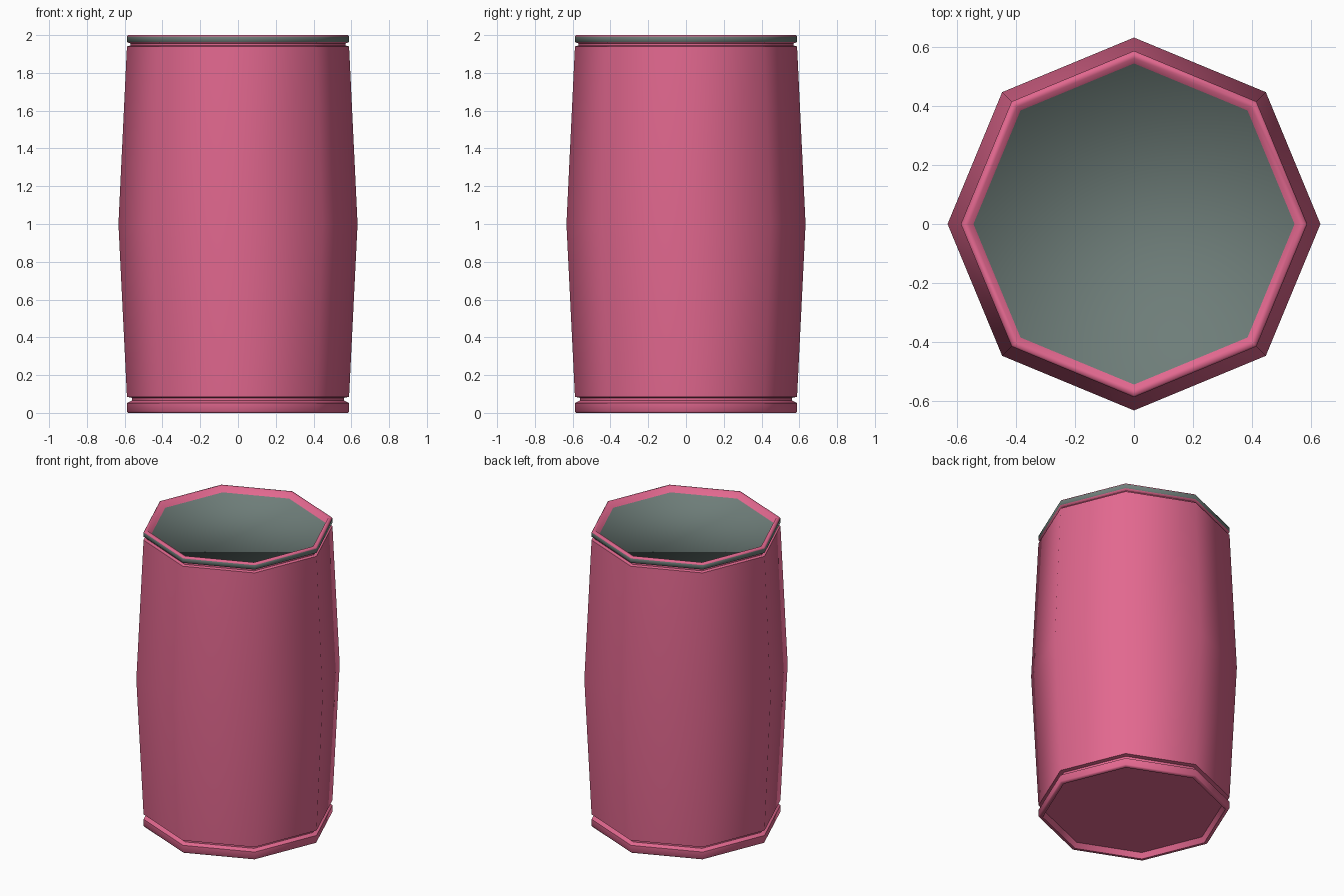
import bpy, bmesh, math

if "Cube" in bpy.data.objects:
    bpy.data.objects.remove(bpy.data.objects["Cube"])

SIDES = 8


def material(name, rgb):
    m = bpy.data.materials.new(name)
    m.diffuse_color = (*rgb, 1.0)
    m.use_nodes = True
    m.node_tree.nodes["Principled BSDF"].inputs["Base Color"].default_value = m.diffuse_color
    return m


pink = material("pink paint", (0.76, 0.138, 0.275))
grey = material("grey green metal", (0.155, 0.205, 0.19))


def lathe(name, profile, mats, cap_end=None, angle=60):
    """Spin (radius, z, material index) points, bottom-out to top; optionally cap the last ring."""
    bm = bmesh.new()
    rings = []
    for r, z, _ in profile:
        rings.append([bm.verts.new((r * math.cos(2 * math.pi * i / SIDES),
                                    r * math.sin(2 * math.pi * i / SIDES), z))
                      for i in range(SIDES)])
    for k in range(len(rings) - 1):
        a, b = rings[k], rings[k + 1]
        for i in range(SIDES):
            j = (i + 1) % SIDES
            f = bm.faces.new((a[i], a[j], b[j], b[i]))
            f.material_index = profile[k][2]
    if cap_end is not None:
        f = bm.faces.new(rings[-1])
        f.material_index = cap_end
    # profiles that run downwards at the outside need their faces turned round
    if profile[1][1] < profile[0][1]:
        bmesh.ops.reverse_faces(bm, faces=bm.faces[:])
    me = bpy.data.meshes.new(name)
    bm.to_mesh(me)
    bm.free()
    for m in mats:
        me.materials.append(m)
    ob = bpy.data.objects.new(name, me)
    bpy.context.collection.objects.link(ob)
    bpy.ops.object.select_all(action='DESELECT')
    ob.select_set(True)
    bpy.context.view_layer.objects.active = ob
    bpy.ops.object.shade_smooth_by_angle(angle=math.radians(angle))
    return ob


# bulging barrel wall
lathe("barrel_wall", [(0.588, 0.085, 0), (0.633, 1.0, 0), (0.588, 1.94, 0)], [pink])

# ledges where the wall steps in to the grooves
lathe("upper_groove", [(0.588, 1.94, 0), (0.568, 1.945, 0), (0.568, 1.958, 0)], [pink])
lathe("lower_groove", [(0.588, 0.085, 0), (0.562, 0.08, 0), (0.562, 0.06, 0)], [pink])

# top rim with a grey outer band and a recessed grey lid
lathe("top_rim_and_lid", [(0.568, 1.955, 0), (0.588, 1.963, 1), (0.588, 1.992, 0),
                          (0.582, 2.0, 0), (0.562, 2.0, 0), (0.545, 1.965, 0)],
      [pink, grey], cap_end=1, angle=100)

# bottom rim with a recessed base
lathe("bottom_rim_and_base", [(0.562, 0.065, 0), (0.588, 0.052, 0), (0.588, 0.008, 0),
                              (0.582, 0.0, 0), (0.562, 0.0, 0), (0.545, 0.035, 0)],
      [pink], cap_end=0, angle=60)
